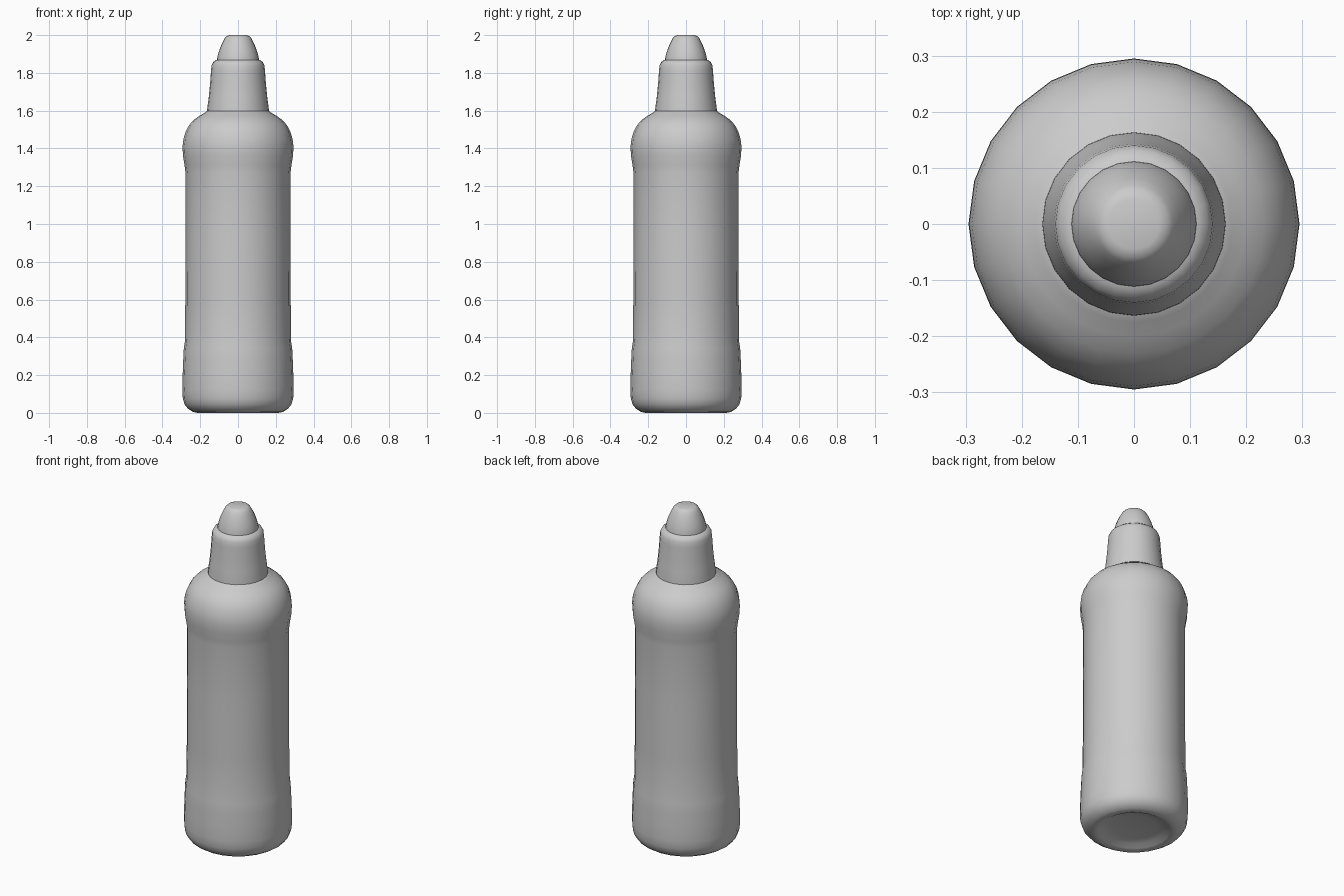
import bpy, bmesh, math

if "Cube" in bpy.data.objects:
    bpy.data.objects.remove(bpy.data.objects["Cube"])

SEGMENTS = 24

plastic = bpy.data.materials.new("light grey plastic")
plastic.diffuse_color = (0.6, 0.6, 0.6, 1)
plastic.use_nodes = True
plastic.node_tree.nodes["Principled BSDF"].inputs["Base Color"].default_value = plastic.diffuse_color


def lathe(name, profile):
    """Revolve a (radius, height) profile around the z axis."""
    bm = bmesh.new()
    verts = [bm.verts.new((r, 0, z)) for r, z in profile]
    edges = [bm.edges.new(pair) for pair in zip(verts, verts[1:])]
    bmesh.ops.spin(bm, geom=verts + edges, cent=(0, 0, 0), axis=(0, 0, 1),
                   angle=math.tau, steps=SEGMENTS)
    bmesh.ops.remove_doubles(bm, verts=bm.verts, dist=0.0005)
    bmesh.ops.recalc_face_normals(bm, faces=bm.faces)
    mesh = bpy.data.meshes.new(name)
    bm.to_mesh(mesh)
    bm.free()
    mesh.materials.append(plastic)
    obj = bpy.data.objects.new(name, mesh)
    bpy.context.collection.objects.link(obj)
    bpy.ops.object.select_all(action='DESELECT')
    obj.select_set(True)
    bpy.context.view_layer.objects.active = obj
    bpy.ops.object.shade_smooth_by_angle(angle=math.radians(50))
    return obj


# Bottle body: recessed base, rounded foot, waisted grip and domed shoulder
lathe("bottle_body", [
    (0, 0.03), (0.12, 0.028), (0.17, 0.02), (0.195, 0.006), (0.215, 0),
    (0.24, 0.006), (0.265, 0.022), (0.283, 0.045), (0.292, 0.075),
    (0.295, 0.12), (0.293, 0.2), (0.29, 0.28), (0.287, 0.34), (0.281, 0.38),
    (0.279, 0.6), (0.277, 0.95), (0.278, 1.27), (0.283, 1.31),
    (0.291, 1.36), (0.294, 1.41), (0.289, 1.45), (0.277, 1.49),
    (0.258, 1.525), (0.232, 1.553), (0.2, 1.575), (0.175, 1.59),
    (0.155, 1.605), (0, 1.61)])

# Tapered screw collar with a rounded upper lip
lathe("cap_collar", [
    (0, 1.58), (0.164, 1.58), (0.163, 1.61), (0.155, 1.67), (0.148, 1.74),
    (0.143, 1.81), (0.14, 1.84), (0.132, 1.857), (0.117, 1.868),
    (0.1, 1.872), (0, 1.872)])

# Blunt pointed nozzle cover
lathe("cap_tip", [
    (0, 1.85), (0.113, 1.85), (0.111, 1.875), (0.104, 1.905), (0.094, 1.935),
    (0.082, 1.962), (0.07, 1.984), (0.06, 1.995), (0.045, 2.0), (0, 2.0)])
